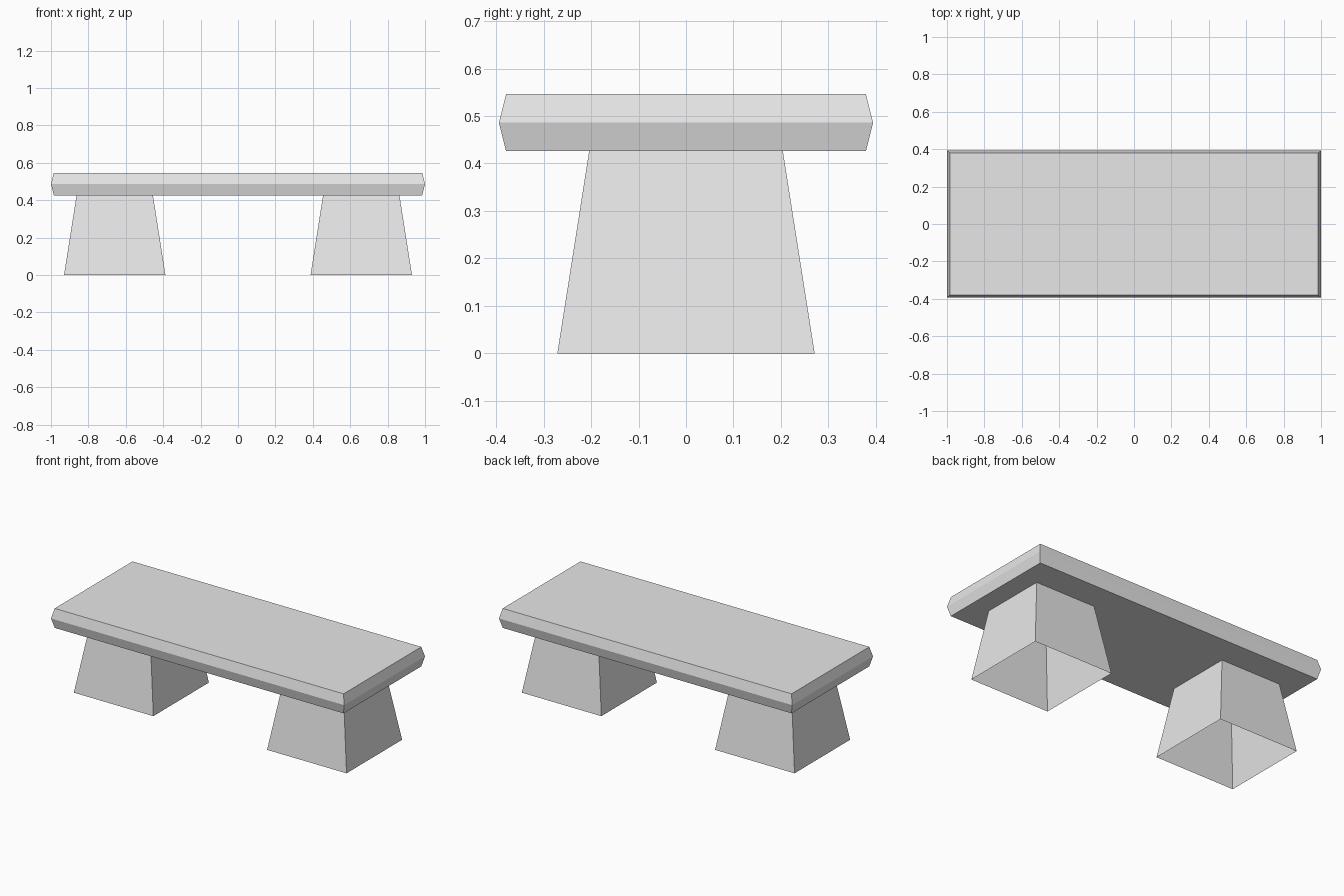
import bpy
import bmesh

old = bpy.data.objects.get("Cube")
if old:
    bpy.data.objects.remove(old, do_unlink=True)

# Plain grey stone
stone = bpy.data.materials.new("grey_stone")
stone.use_nodes = True
colour = (0.8, 0.8, 0.8, 1)
stone.diffuse_color = colour
stone.node_tree.nodes["Principled BSDF"].inputs["Base Color"].default_value = colour


def loft(name, rings, x=0, capped=True):
    """Stack rectangular rings (half width, half depth, height) into a flat-faced solid."""
    bm = bmesh.new()
    loops = [[bm.verts.new((sx * w, sy * d, z))
              for sx, sy in ((-1, -1), (1, -1), (1, 1), (-1, 1))]
             for w, d, z in rings]
    for low, high in zip(loops, loops[1:]):
        for i in range(4):
            j = (i + 1) % 4
            bm.faces.new((low[i], low[j], high[j], high[i]))
    if capped:
        bm.faces.new(loops[0][::-1])
        bm.faces.new(loops[-1])
    mesh = bpy.data.meshes.new(name)
    bm.to_mesh(mesh)
    bm.free()
    mesh.materials.append(stone)
    obj = bpy.data.objects.new(name, mesh)
    obj.location.x = x
    bpy.context.collection.objects.link(obj)
    return obj


# Seat slab with a ridge running round its edge
loft("seat_slab", [(0.985, 0.379, 0.426), (1, 0.394, 0.486), (0.985, 0.379, 0.546)])

# Tapered hollow legs, open underneath
for side, sign in (("left", 1), ("right", -1)):
    loft(side + "_leg", [(0.271, 0.271, 0), (0.204, 0.204, 0.426)],
         x=sign * 0.659, capped=False)
